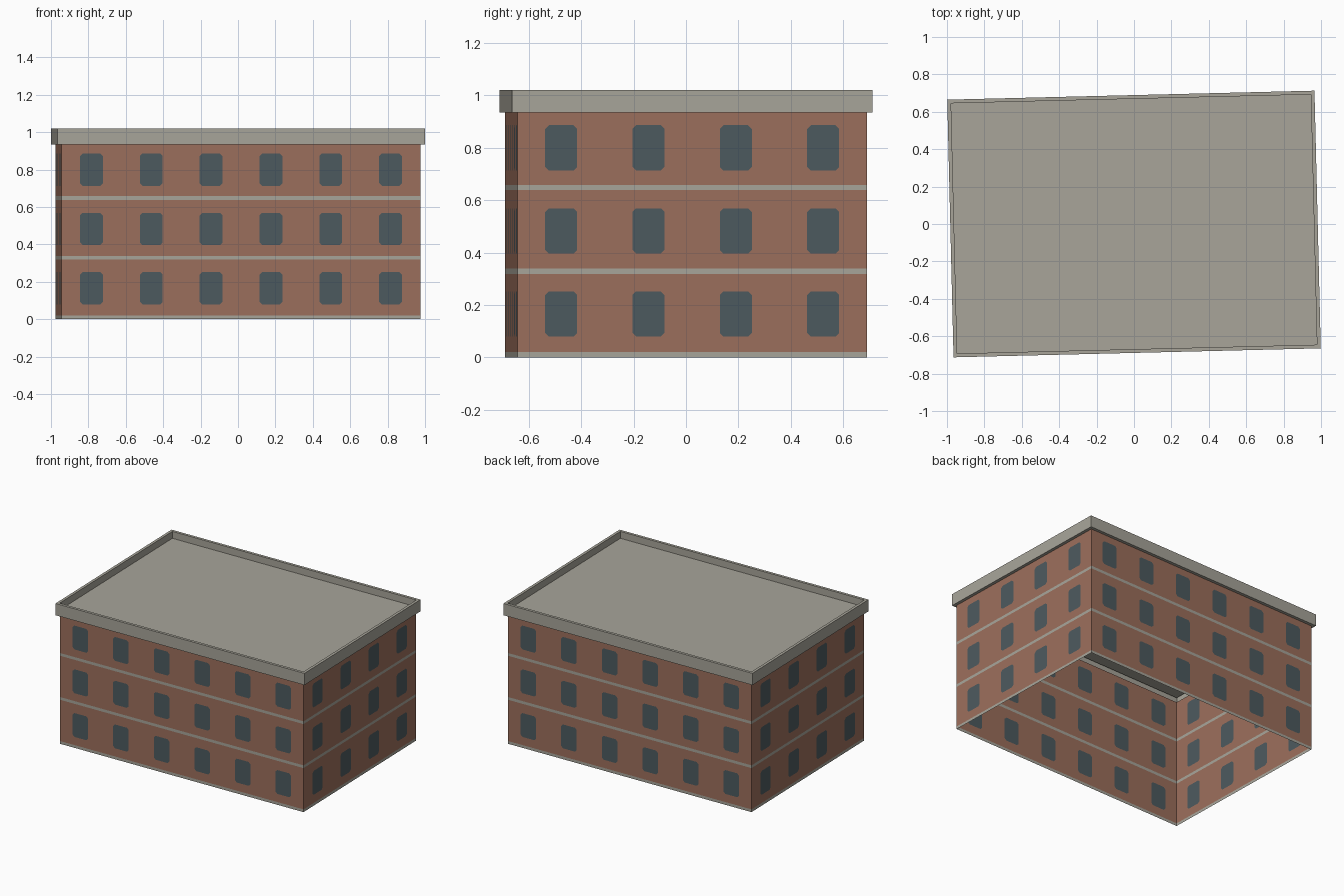
import bpy, bmesh
from math import radians
from mathutils import Matrix, Vector

cube = bpy.data.objects.get("Cube")
if cube:
    bpy.data.objects.remove(cube, do_unlink=True)


def linear(c):
    c /= 255
    return c / 12.92 if c <= 0.04045 else ((c + 0.055) / 1.055) ** 2.4


def material(name, *rgb):
    colour = [linear(c) for c in rgb] + [1]
    mat = bpy.data.materials.new(name)
    mat.diffuse_color = colour
    mat.use_nodes = True
    mat.node_tree.nodes["Principled BSDF"].inputs["Base Color"].default_value = colour
    return mat


brick = material("brick", 156, 111, 92)
stone = material("pale_stone", 168, 165, 154)
glass = material("window_glass", 77, 90, 95)
BRICK, STONE, GLASS = range(3)

TURN = Matrix.Rotation(radians(1.4), 4, "Z")   # building sits slightly askew
HALF_X, HALF_Y = 0.96, 0.667
WALL_TOP, BAND, STOREY = 0.935, 0.02, 0.319
WIN_W, WIN_H, SILL, CORNER = 0.122, 0.173, 0.079, 0.014


def finish(bm, name, mats):
    bmesh.ops.remove_doubles(bm, verts=bm.verts, dist=0.0001)
    bm.transform(TURN)
    mesh = bpy.data.meshes.new(name)
    bm.to_mesh(mesh)
    bm.free()
    for mat in mats:
        mesh.materials.append(mat)
    obj = bpy.data.objects.new(name, mesh)
    bpy.context.collection.objects.link(obj)
    return obj


def wall(name, half, depth, bays, quarter):
    """One flat wall: stone bands and brick bays with cut-in windows."""
    bm = bmesh.new()
    spin = Matrix.Rotation(radians(90 * quarter), 4, "Z")

    def face(points, index):
        verts = [bm.verts.new(spin @ Vector((u, -depth, z))) for u, z in points]
        bm.faces.new(verts).material_index = index

    def rect(u0, u1, z0, z1):
        return [(u0, z0), (u1, z0), (u1, z1), (u0, z1)]

    width = 2 * half / bays
    for storey in range(3):
        base = storey * STOREY
        top = min(base + STOREY, WALL_TOP)
        low = SILL + storey * 0.317
        high = low + WIN_H
        for bay in range(bays):
            u0 = -half + bay * width
            u1 = u0 + width
            face(rect(u0, u1, base, base + BAND), STONE)
            # window outline with clipped corners
            a = (u0 + u1 - WIN_W) / 2
            b = a + WIN_W
            c = CORNER
            pane = [(a + c, low), (b - c, low), (b, low + c), (b, high - c),
                    (b - c, high), (a + c, high), (a, high - c), (a, low + c)]
            face(pane, GLASS)
            # brick surround
            outer = rect(u0, u1, base + BAND, top)
            for i in range(4):
                nxt = outer[(i + 1) % 4]
                face([outer[i], nxt, pane[2 * i + 1], pane[2 * i]], BRICK)
                face([nxt, pane[(2 * i + 2) % 8], pane[2 * i + 1]], BRICK)
    finish(bm, name, (brick, stone, glass))


# Four walls, open underneath
wall("front_wall", HALF_X, HALF_Y, 6, 0)
wall("left_wall", HALF_Y, HALF_X, 4, 1)
wall("back_wall", HALF_X, HALF_Y, 6, 2)
wall("right_wall", HALF_Y, HALF_X, 4, 3)

# Roof: soffit, fascia, parapet top, inner parapet and flat deck
bm = bmesh.new()
rings = []
for grow, z in ((0, WALL_TOP), (0.022, WALL_TOP), (0.022, 1.02), (0.002, 1.02), (0.002, 0.97)):
    x, y = HALF_X + grow, HALF_Y + grow
    rings.append([bm.verts.new((sx * x, sy * y, z))
                  for sx, sy in ((-1, -1), (1, -1), (1, 1), (-1, 1))])
for low, high in zip(rings, rings[1:]):
    for i in range(4):
        j = (i + 1) % 4
        bm.faces.new((low[i], low[j], high[j], high[i]))
bm.faces.new(rings[-1])
finish(bm, "roof_and_parapet", (stone,))
